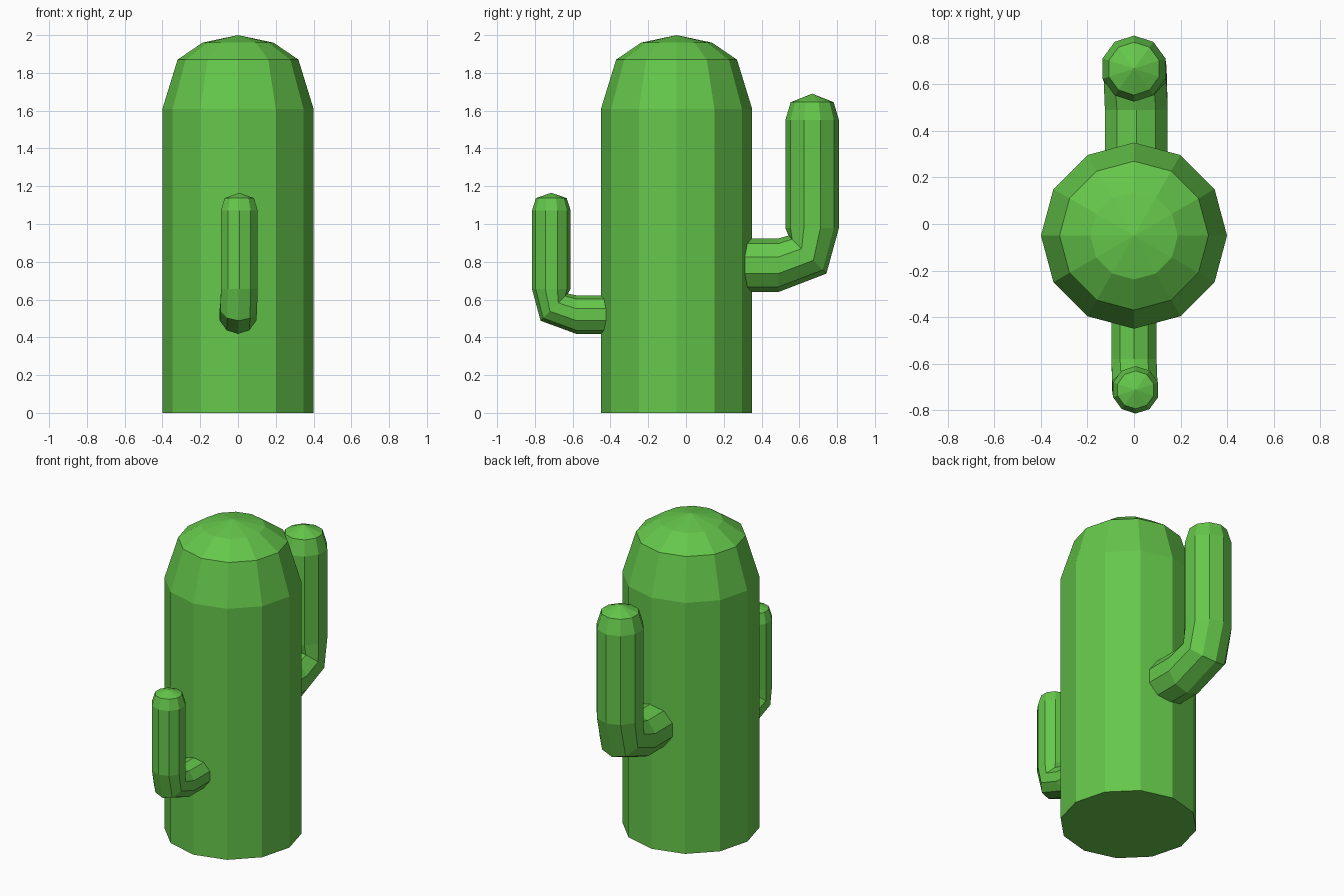
import bpy, bmesh
from math import pi, sin, cos
from mathutils import Vector

if "Cube" in bpy.data.objects:
    bpy.data.objects.remove(bpy.data.objects["Cube"])

green = bpy.data.materials.new("green")
green.diffuse_color = (0.13, 0.57, 0.07, 1)
green.use_nodes = True
green.node_tree.nodes["Principled BSDF"].inputs["Base Color"].default_value = green.diffuse_color


def loft(name, rings, sides, tip):
    """Skin rings of (centre, out direction, radius) and close them at a tip point."""
    bm = bmesh.new()
    side = Vector((1, 0, 0))
    prev = None
    for centre, out, radius in rings:
        c, u = Vector(centre), Vector(out).normalized()
        ring = [bm.verts.new(c + radius * (u * cos(2 * pi * i / sides) + side * sin(2 * pi * i / sides)))
                for i in range(sides)]
        if prev is None:
            bm.faces.new(ring)
        else:
            for i in range(sides):
                j = (i + 1) % sides
                bm.faces.new((prev[i], prev[j], ring[j], ring[i]))
        prev = ring
    top = bm.verts.new(tip)
    for i in range(sides):
        bm.faces.new((prev[i], prev[(i + 1) % sides], top))
    bmesh.ops.recalc_face_normals(bm, faces=bm.faces)
    mesh = bpy.data.meshes.new(name)
    bm.to_mesh(mesh)
    bm.free()
    mesh.materials.append(green)
    obj = bpy.data.objects.new(name, mesh)
    bpy.context.collection.objects.link(obj)
    return obj


def arm(name, s, r, start, bend, elbow, rise, cap, tip, x_flat, x_up):
    """Arm leaving the trunk along y (s = +1 back, -1 front), then turning upward."""
    y_up, z_up = rise
    rings = [
        ((x_flat, s * start, bend[1]), (0, 0, -1), r),
        ((x_flat, s * bend[0], bend[1]), (0, 0, -1), r),
        (((x_flat + x_up) / 2, s * elbow[0], elbow[1]), (0, s, -1), r),
        ((x_up, s * y_up, z_up), (0, s, 0), r),
        ((x_up, s * y_up, cap[0]), (0, s, 0), r),
        ((x_up, s * y_up, cap[1]), (0, s, 0), r * 0.8),
    ]
    loft(name, rings, 10, (x_up, s * y_up, tip))


# Trunk with domed top
profile = [(0.4, 0), (0.4, 1.61), (0.32, 1.87), (0.188, 1.96)]
loft("trunk", [((0, -0.05, z), (0, 1, 0), r) for r, z in profile], 12, (0, -0.05, 2.0))

# Large arm at the back, small arm at the front
arm("back_arm", 1, 0.142, 0.3, (0.49, 0.782), (0.643, 0.838), (0.668, 0.98),
    (1.55, 1.645), 1.69, 0.01, 0.0)
arm("front_arm", -1, 0.102, 0.4, (0.58, 0.52), (0.698, 0.56), (0.713, 0.655),
    (1.072, 1.137), 1.165, 0.0, 0.007)
